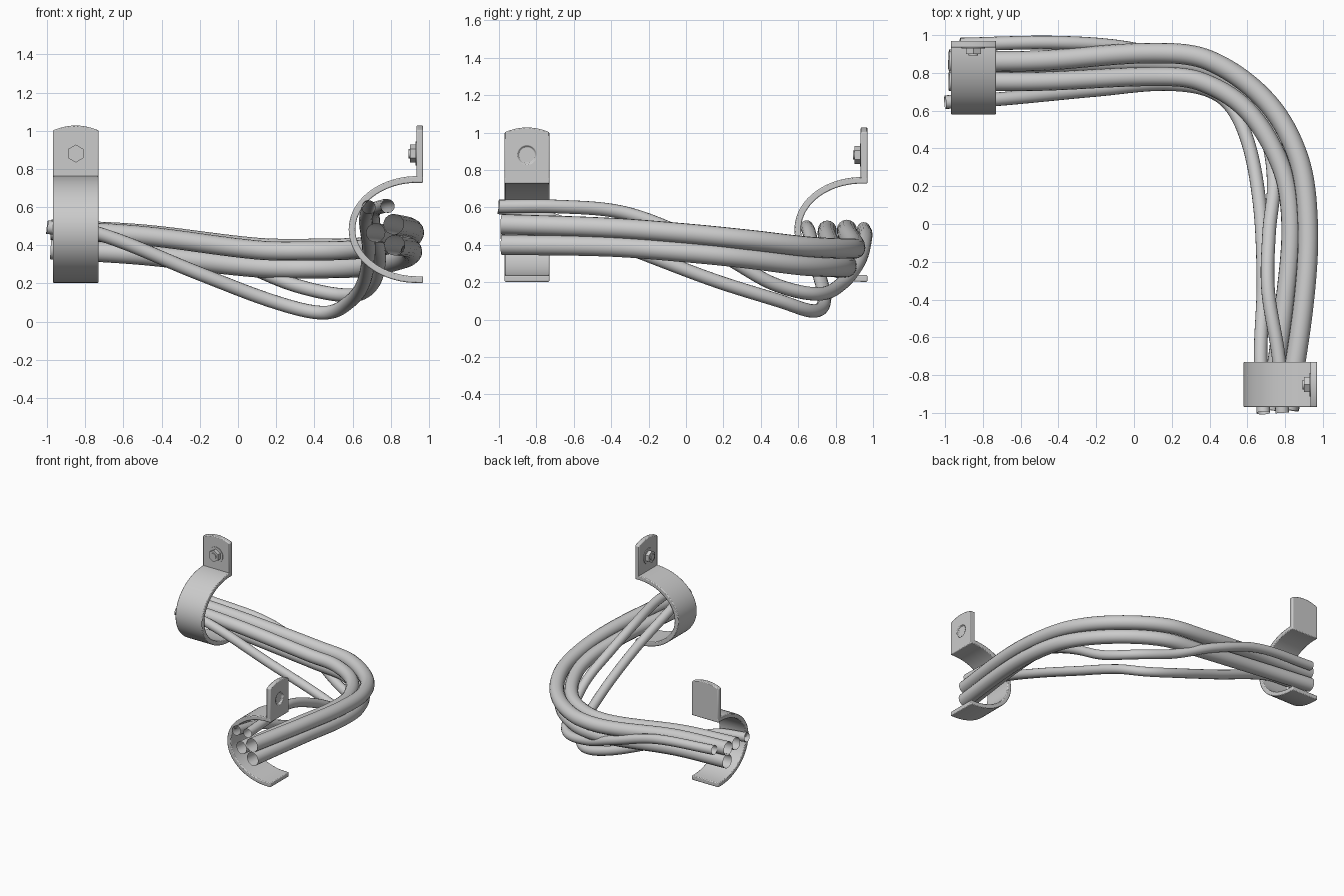
import bpy, bmesh, math
from mathutils import Matrix, Vector

cube = bpy.data.objects.get("Cube")
if cube:
    bpy.data.objects.remove(cube, do_unlink=True)

grey = bpy.data.materials.new("plain grey")
grey.use_nodes = True
grey.diffuse_color = (0.6, 0.6, 0.6, 1)
grey.node_tree.nodes["Principled BSDF"].inputs["Base Color"].default_value = (0.6, 0.6, 0.6, 1)

# Exchanging x and y turns the front clamp into the left clamp
SWAP = Matrix(((0, 1, 0, 0), (1, 0, 0, 0), (0, 0, 1, 0), (0, 0, 0, 1)))
Y0, Y1, YM = -0.97, -0.73, -0.85
BOLT_Z = 0.88


def finish(bm, name, swap, angle=35):
    if swap:
        bm.transform(SWAP)
    bmesh.ops.recalc_face_normals(bm, faces=bm.faces)
    mesh = bpy.data.meshes.new(name)
    bm.to_mesh(mesh)
    bm.free()
    obj = bpy.data.objects.new(name, mesh)
    bpy.context.collection.objects.link(obj)
    mesh.materials.append(grey)
    bpy.ops.object.select_all(action='DESELECT')
    bpy.context.view_layer.objects.active = obj
    obj.select_set(True)
    bpy.ops.object.shade_smooth_by_angle(angle=math.radians(angle))
    return obj


def prism(outline, direction):
    bm = bmesh.new()
    face = bm.faces.new([bm.verts.new(p) for p in outline])
    grown = bmesh.ops.extrude_face_region(bm, geom=[face])
    verts = [v for v in grown["geom"] if isinstance(v, bmesh.types.BMVert)]
    bmesh.ops.translate(bm, verts=verts, vec=direction)
    return bm


def disc(name, x0, x1, radius, sides, swap):
    ring = [(x0, YM + radius * math.sin(math.tau * i / sides),
             BOLT_Z + radius * math.cos(math.tau * i / sides)) for i in range(sides)]
    return finish(prism(ring, (x1 - x0, 0, 0)), name, swap)


def soften(obj):
    bevel = obj.modifiers.new("edge", 'BEVEL')
    bevel.width = 0.006
    bevel.segments = 2
    bevel.limit_method = 'ANGLE'
    bevel.angle_limit = math.radians(50)


def clamp(prefix, swap):
    # Curved band
    def arc(a, b):
        pts = [(0.97, 0.482 + b)]
        for i in range(41):
            t = math.pi / 2 + math.pi * i / 40
            pts.append((0.94 + a * math.cos(t), 0.482 + b * math.sin(t)))
        return pts + [(0.97, 0.482 - b)]
    outline = arc(0.36, 0.28) + arc(0.325, 0.245)[::-1]
    band = finish(prism([(x, Y0, z) for x, z in outline], (0, Y1 - Y0, 0)),
                  prefix + "_band", swap)
    soften(band)
    # Upright tab with an arched top
    top = [(0.934, YM + 0.12 * t, 1.027 - 0.026 * t * t)
           for t in [i / 8 - 1 for i in range(17)]]
    outline = [(0.934, Y0, 0.735)] + top + [(0.934, Y1, 0.735)]
    tab = finish(prism(outline, (0.036, 0, 0)), prefix + "_tab", swap)
    cutter = disc(prefix + "_hole_cutter", 0.955, 1.0, 0.047, 32, swap)
    cutter.hide_render = True
    cutter.hide_set(True)
    hole = tab.modifiers.new("hole", 'BOOLEAN')
    hole.object = cutter
    hole.solver = 'EXACT'
    soften(tab)
    # Bolt, nut and washer
    disc(prefix + "_washer", 0.929, 0.936, 0.062, 32, swap)
    disc(prefix + "_nut", 0.9, 0.93, 0.047, 6, swap)
    disc(prefix + "_bolt", 0.893, 0.93, 0.025, 24, swap)


clamp("front_clamp", False)
clamp("left_clamp", True)


def pipe(name, radius, points):
    # Smooth path through the points, swept as an open tube
    pts = [Vector(p) for p in points]
    pts = [2 * pts[0] - pts[1]] + pts + [2 * pts[-1] - pts[-2]]
    curve = bpy.data.curves.new(name, 'CURVE')
    curve.dimensions = '3D'
    curve.resolution_u = 10
    curve.bevel_depth = radius
    curve.bevel_resolution = 6
    spline = curve.splines.new('BEZIER')
    spline.bezier_points.add(len(points) - 1)
    for i, bp in enumerate(spline.bezier_points):
        a, p, b = pts[i:i + 3]
        tangent = (b - a).normalized()
        bp.co = p
        bp.handle_left = p - tangent * (p - a).length / 3
        bp.handle_right = p + tangent * (b - p).length / 3
    curve.materials.append(grey)
    obj = bpy.data.objects.new(name, curve)
    bpy.context.collection.objects.link(obj)


# Bundle of pipes, each from the left clamp round to the front clamp
pipe("upper_outer_pipe", 0.054, [
    (-0.98, 0.86, 0.48), (-0.5, 0.865, 0.455), (0.1, 0.905, 0.385), (0.4, 0.865, 0.38),
    (0.7, 0.65, 0.39), (0.87, 0.35, 0.425), (0.92, 0, 0.46), (0.9, -0.4, 0.49),
    (0.815, -0.985, 0.51)])
pipe("lower_outer_pipe", 0.054, [
    (-0.98, 0.87, 0.38), (-0.5, 0.85, 0.35), (0.1, 0.86, 0.285), (0.4, 0.82, 0.28),
    (0.68, 0.62, 0.29), (0.86, 0.3, 0.33), (0.91, 0, 0.36), (0.89, -0.4, 0.39),
    (0.82, -0.985, 0.4)])
pipe("inner_pipe", 0.05, [
    (-0.98, 0.755, 0.48), (-0.5, 0.755, 0.45), (0.1, 0.78, 0.375), (0.35, 0.755, 0.37),
    (0.6, 0.6, 0.375), (0.78, 0.3, 0.4), (0.83, 0, 0.43), (0.8, -0.4, 0.455),
    (0.72, -0.985, 0.465)])
pipe("low_hanging_pipe", 0.036, [
    (-1, 0.645, 0.495), (-0.73, 0.66, 0.46), (-0.2, 0.71, 0.25), (0.2, 0.74, 0.1),
    (0.45, 0.68, 0.046), (0.58, 0.5, 0.1), (0.66, 0.15, 0.21), (0.685, -0.3, 0.38),
    (0.67, -0.7, 0.53), (0.685, -1, 0.6)])
pipe("crossing_pipe", 0.036, [
    (-0.92, 0.95, 0.485), (-0.4, 0.96, 0.44), (0, 0.925, 0.31), (0.3, 0.83, 0.19),
    (0.58, 0.7, 0.137), (0.7, 0.47, 0.19), (0.74, 0.22, 0.33), (0.715, -0.05, 0.47),
    (0.71, -0.35, 0.575), (0.765, -0.7, 0.605), (0.785, -1, 0.605)])
